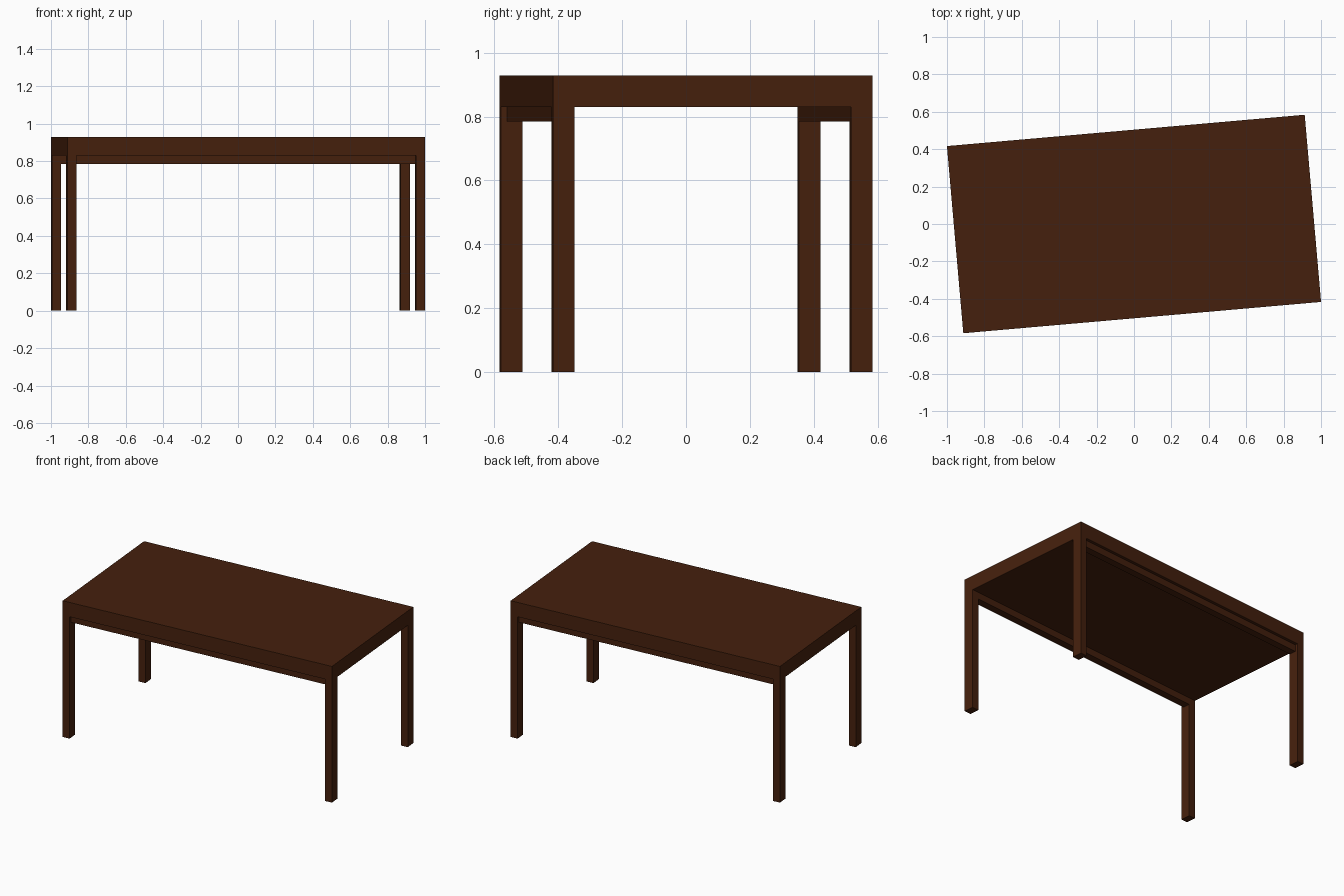
import bpy, bmesh, math
from mathutils import Matrix, Vector

if "Cube" in bpy.data.objects:
    bpy.data.objects.remove(bpy.data.objects["Cube"])

# Overall table dimensions, before the 5 degree turn
L, W = 1.92, 1.0045
TOP, UNDER, APRON_LOW = 0.928, 0.83, 0.784
LEG_X, LEG_Y = 0.049, 0.068
APRON_INSET = 0.02
TURN = Matrix.Rotation(math.radians(5), 4, 'Z')

wood = bpy.data.materials.new("dark_brown_wood")
wood.diffuse_color = (0.060, 0.0145, 0.004, 1)
wood.use_nodes = True
wood.node_tree.nodes["Principled BSDF"].inputs["Base Color"].default_value = wood.diffuse_color


def box(name, lo, hi):
    """Box between two corners, turned with the table."""
    lo, hi = Vector(lo), Vector(hi)
    bm = bmesh.new()
    bmesh.ops.create_cube(bm, size=1)
    bmesh.ops.scale(bm, vec=hi - lo, verts=bm.verts)
    bmesh.ops.translate(bm, vec=(lo + hi) / 2, verts=bm.verts)
    mesh = bpy.data.meshes.new(name)
    bm.to_mesh(mesh)
    bm.free()
    mesh.materials.append(wood)
    obj = bpy.data.objects.new(name, mesh)
    obj.matrix_world = TURN
    bpy.context.collection.objects.link(obj)
    return obj


# Thick tabletop slab
box("tabletop", (-L / 2, -W / 2, UNDER), (L / 2, W / 2, TOP))

for sy, depth in ((-1, "front"), (1, "back")):
    # Legs flush with the tabletop corners
    for sx, side in ((-1, "left"), (1, "right")):
        xs = sorted((sx * L / 2, sx * (L / 2 - LEG_X)))
        ys = sorted((sy * W / 2, sy * (W / 2 - LEG_Y)))
        box(f"{depth}_{side}_leg", (xs[0], ys[0], 0), (xs[1], ys[1], UNDER))
    # Apron rail between the legs, set back from the long edge
    ys = sorted((sy * (W / 2 - APRON_INSET), sy * (W / 2 - LEG_Y)))
    end = L / 2 - LEG_X
    box(f"{depth}_apron", (-end, ys[0], APRON_LOW), (end, ys[1], UNDER))
